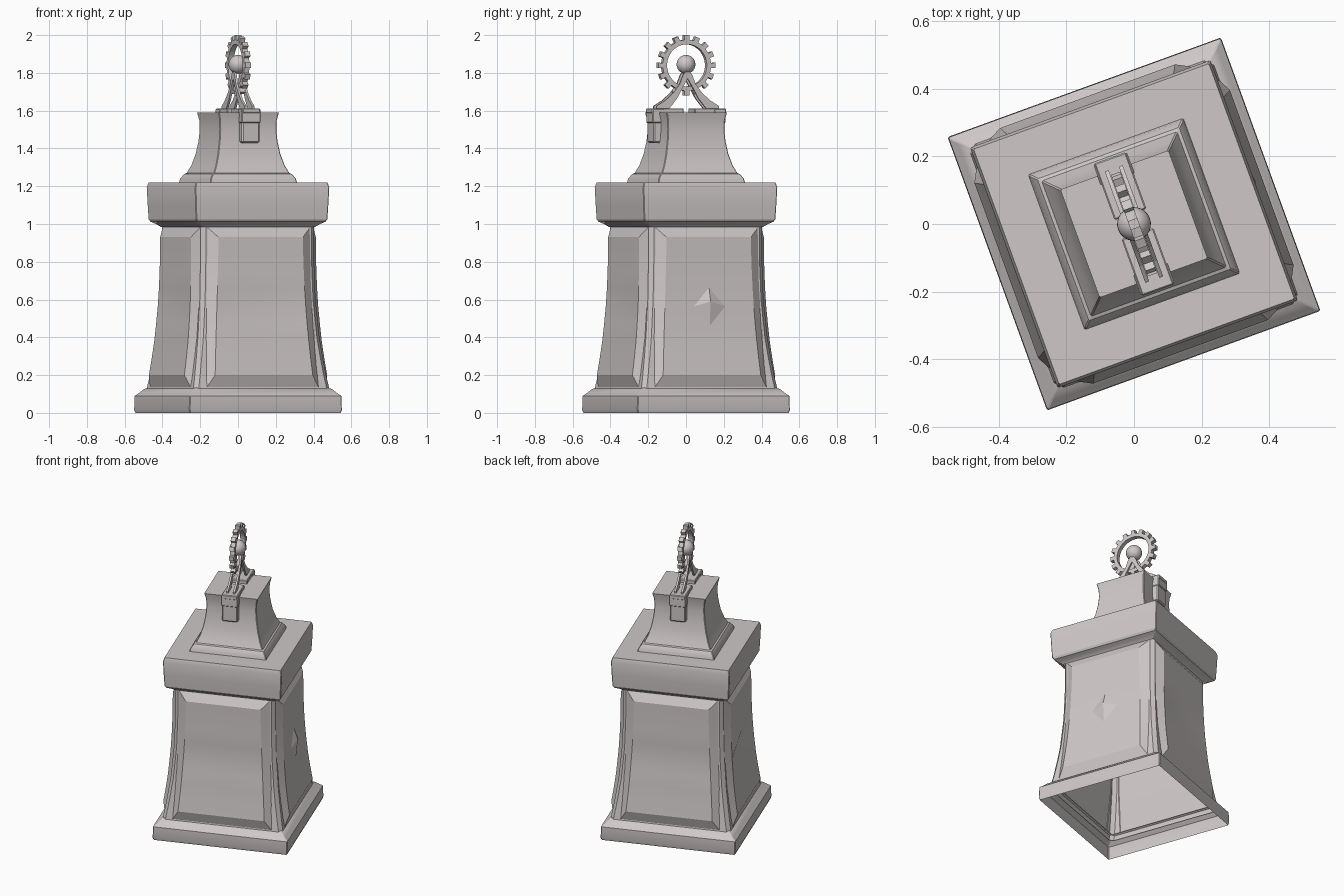
import bpy, bmesh, math
from mathutils import Matrix, Vector

cube = bpy.data.objects.get("Cube")
if cube:
    bpy.data.objects.remove(cube, do_unlink=True)

stone = bpy.data.materials.new("warm grey stone")
stone.use_nodes = True
color = (0.62, 0.575, 0.575, 1)
stone.diffuse_color = color
stone.node_tree.nodes["Principled BSDF"].inputs["Base Color"].default_value = color

TURN = Matrix.Rotation(math.radians(20), 4, 'Z')   # the whole monument stands turned


def finish(name, bm, spin=0, smooth=None):
    bmesh.ops.recalc_face_normals(bm, faces=bm.faces)
    mesh = bpy.data.meshes.new(name)
    bm.to_mesh(mesh)
    bm.free()
    mesh.materials.append(stone)
    ob = bpy.data.objects.new(name, mesh)
    bpy.context.collection.objects.link(ob)
    ob.matrix_world = TURN @ Matrix.Rotation(spin, 4, 'Z')
    if smooth:
        bpy.ops.object.select_all(action='DESELECT')
        ob.select_set(True)
        bpy.context.view_layer.objects.active = ob
        bpy.ops.object.shade_smooth_by_angle(angle=math.radians(smooth))
    return ob


def bridge(bm, a, b):
    n = len(a)
    for i in range(n):
        bm.faces.new((a[i], a[(i + 1) % n], b[(i + 1) % n], b[i]))


def tower(name, profile, cap=True, chamfer=0.004):
    """Stack square rings (z, half width) with cut corners."""
    bm = bmesh.new()
    loops = []
    for z, h in profile:
        c = h - chamfer
        ring = [(c, -h), (h, -c), (h, c), (c, h), (-c, h), (-h, c), (-h, -c), (-c, -h)]
        loops.append([bm.verts.new((x, y, z)) for x, y in ring])
    for a, b in zip(loops, loops[1:]):
        bridge(bm, a, b)
    if cap:
        bm.faces.new(loops[-1])
    return finish(name, bm, 0, 25)


def box(name, lo, hi, spin=0, bevel=0.004):
    bm = bmesh.new()
    lo, hi = Vector(lo), Vector(hi)
    bmesh.ops.create_cube(bm, size=1, matrix=Matrix.Translation((lo + hi) / 2)
                          @ Matrix.Diagonal((*(hi - lo), 1)))
    bmesh.ops.bevel(bm, geom=bm.edges[:], offset=bevel, segments=1, affect='EDGES')
    return finish(name, bm, spin)


def prism(name, outline, x0, x1, spin=0):
    """Extrude a (y, z) outline along x."""
    bm = bmesh.new()
    a, b = [[bm.verts.new((x, y, z)) for y, z in outline] for x in (x0, x1)]
    bridge(bm, a, b)
    bm.faces.new(a)
    bm.faces.new(b)
    return finish(name, bm, spin)


# Flare of the raised panels: distance from the axis at each height
FLARE = [(0.1, 0.42), (0.2, 0.402), (0.3, 0.387), (0.4, 0.374), (0.6, 0.358), (0.8, 0.352), (1.02, 0.352)]
RAISE = 0.032


def half(z):
    for (z0, h0), (z1, h1) in zip(FLARE, FLARE[1:]):
        if z <= z1:
            return h0 + (h1 - h0) * (z - z0) / (z1 - z0)
    return FLARE[-1][1]


# Plinth, body, cornice and upper block
tower("plinth", [(0, 0.425), (0.015, 0.43), (0.09, 0.428), (0.105, 0.41),
                 (0.125, 0.39), (0.135, 0.37)], cap=False)
tower("body", [(z, half(z) - RAISE) for z in (0.1, 0.2, 0.3, 0.4, 0.6, 0.8, 1.01)],
      cap=False, chamfer=0.022)
tower("cornice", [(0.985, 0.32), (1.0, 0.34), (1.012, 0.362), (1.025, 0.37), (1.1, 0.374),
                  (1.195, 0.378), (1.22, 0.37)])
tower("upper_block", [(1.215, 0.245), (1.24, 0.24), (1.265, 0.223), (1.27, 0.213), (1.31, 0.194),
                      (1.37, 0.176), (1.44, 0.164), (1.5, 0.159), (1.55, 0.161), (1.59, 0.17)])

STEPS = 8


def raised_panel(name, spin, boss):
    """Flared pillow panel with sloping borders, on the front side before spinning."""
    bm = bmesh.new()
    # bottom z, top z, half width at bottom and top, depth below the panel surface
    rects = [(0.13, 0.985, 0.318, 0.292, RAISE + 0.003), (0.2, 0.93, 0.275, 0.238, 0)]
    loops = []
    for z0, z1, w0, w1, off in rects:
        sides = []
        for s in (-1, 1):
            col = []
            for i in range(STEPS + 1):
                t = i / STEPS
                z = z0 + (z1 - z0) * t
                w = w1 + (w0 - w1) * (1 - t) ** 1.6
                col.append(bm.verts.new((s * w, off - half(z), z)))
            sides.append(col)
        loops.append(sides)
    rings = [left + right[::-1] for left, right in loops]
    bridge(bm, *rings)
    # face of the panel, dented at its middle unless a boss sits there
    left, right = loops[-1]
    mid = [bm.verts.new((a.co + b.co) / 2) for a, b in zip(left, right)]
    if not boss:
        mid[STEPS // 2].co.y += 0.02
    for i in range(STEPS):
        bm.faces.new((left[i], mid[i], mid[i + 1], left[i + 1]))
        bm.faces.new((mid[i], right[i], right[i + 1], mid[i + 1]))
    finish(name, bm, spin, 22)


def diamond_boss(spin):
    bm = bmesh.new()
    zc = 0.56
    rim = [bm.verts.new((x, 0.002 - half(zc + z), zc + z))
           for x, z in ((-0.095, 0), (0, -0.11), (0.095, 0), (0, 0.11))]
    tip = bm.verts.new((0, -half(zc) - 0.02, zc + 0.03))
    for i in range(4):
        bm.faces.new((rim[i], rim[(i + 1) % 4], tip))
    finish("diamond_boss", bm, spin)


# A panel on each of the four sides
for k, side in enumerate(("front", "left", "back", "right")):
    raised_panel(side + "_panel", k * math.pi / 2, side == "left")
diamond_boss(math.pi / 2)

# Gear wheel standing upright along the depth axis
HUB_Z = 1.84
TEETH = 16


def gear_wheel():
    bm = bmesh.new()
    thick, inner, root, tip = 0.015, 0.112, 0.136, 0.16
    sections = []
    for i in range(TEETH):
        for part, r in ((-0.25, root), (-0.22, tip), (0.22, tip), (0.25, root)):
            a = math.tau * (i + part) / TEETH + math.pi / 2
            c, s = math.cos(a), math.sin(a)
            sections.append([bm.verts.new((x, q * c, HUB_Z + q * s)) for x, q in
                             ((-thick, inner), (-thick, r), (thick, r), (thick, inner))])
    for i, a in enumerate(sections):
        bridge(bm, a, sections[(i + 1) % len(sections)])
    finish("gear_wheel", bm)


gear_wheel()

bm = bmesh.new()
bmesh.ops.create_uvsphere(bm, u_segments=24, v_segments=14, radius=0.05,
                          matrix=Matrix.Translation((0, 0, HUB_Z + 0.005)))
finish("centre_ball", bm, 0, 60)

# Curved stand legs, foot plates and hanging clamps, front and back
LEG = [(0, 1.82), (0.025, 1.79), (0.045, 1.74), (0.08, 1.695), (0.125, 1.655), (0.175, 1.625),
       (0.175, 1.61), (0.105, 1.61), (0.06, 1.665), (0.03, 1.72), (0, 1.77)]
for side, spin in (("back", 0), ("front", math.pi)):
    for s in (-1, 1):
        prism(side + "_stand_leg", LEG, s * 0.016, s * 0.028, spin)
    box(side + "_foot_plate", (-0.05, 0.03, 1.585), (0.05, 0.208, 1.612), spin)
    box(side + "_clamp_lip", (-0.053, 0.14, 1.535), (0.053, 0.206, 1.61), spin)
    box(side + "_clamp_block", (-0.05, 0.14, 1.43), (0.05, 0.2, 1.545), spin, 0.007)
